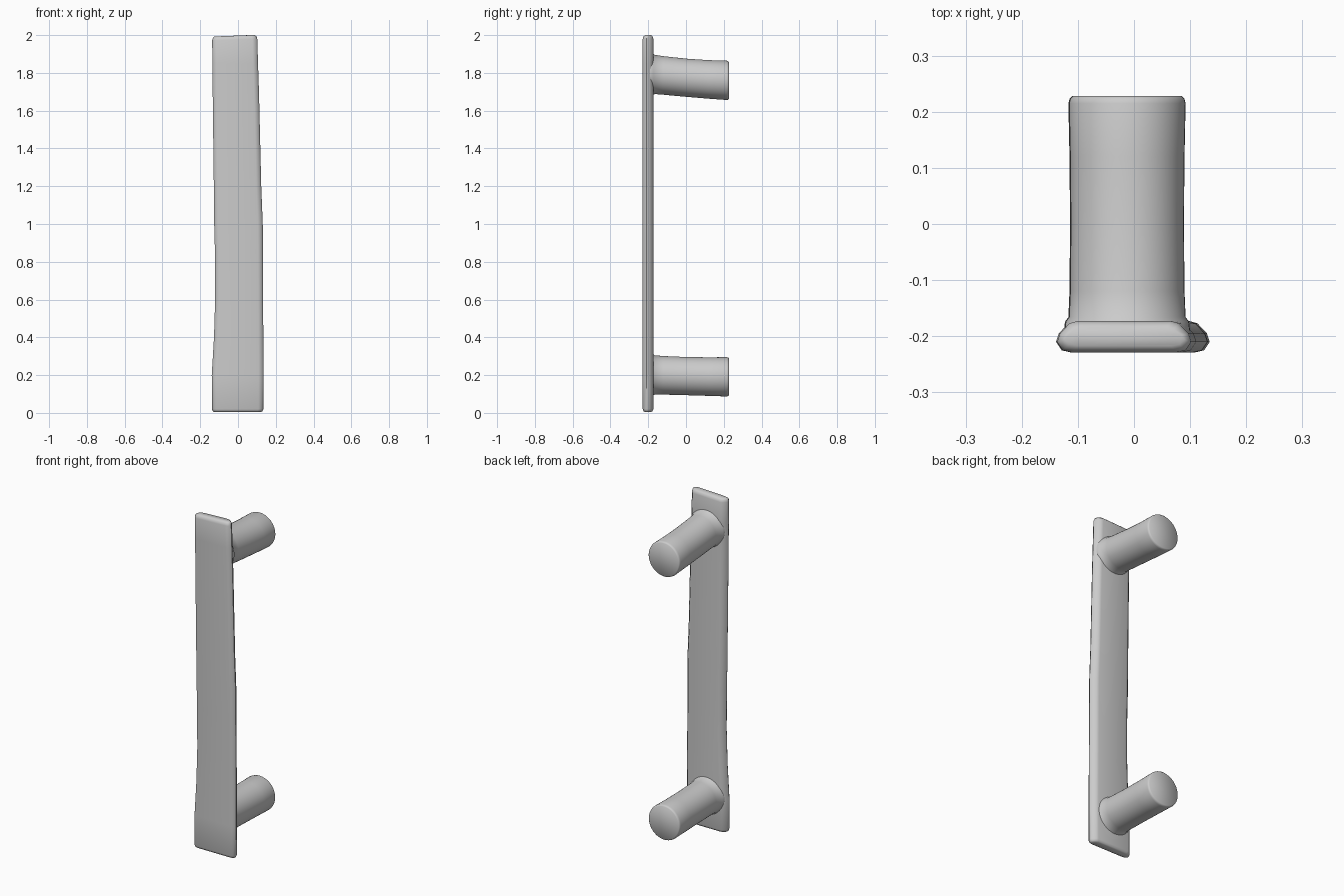
import bpy
import bmesh
from math import cos, sin, tau
from mathutils import Vector

cube = bpy.data.objects.get("Cube")
if cube:
    bpy.data.objects.remove(cube, do_unlink=True)


def loft(name, rings, angle):
    """Skin a stack of equal-length closed rings and cap both ends."""
    bm = bmesh.new()
    loops = [[bm.verts.new(p) for p in ring] for ring in rings]
    n = len(loops[0])
    for a, b in zip(loops, loops[1:]):
        for i in range(n):
            j = (i + 1) % n
            bm.faces.new((a[i], a[j], b[j], b[i]))
    bm.faces.new(loops[0][::-1])
    bm.faces.new(loops[-1])
    bmesh.ops.recalc_face_normals(bm, faces=bm.faces)
    mesh = bpy.data.meshes.new(name)
    bm.to_mesh(mesh)
    bm.free()
    obj = bpy.data.objects.new(name, mesh)
    bpy.context.collection.objects.link(obj)
    bpy.ops.object.select_all(action='DESELECT')
    obj.select_set(True)
    bpy.context.view_layer.objects.active = obj
    bpy.ops.object.shade_smooth_by_angle(angle=angle)
    return obj


# Grip plate: softly chamfered section as (inset from side edge, y)
half = [(0.027, -0.229), (0.01, -0.225), (0.0, -0.21), (0.005, -0.195),
        (0.022, -0.177), (0.036, -0.173)]


def plate_ring(z, left, right, shrink=0.0):
    side_r = [(right - d, y) for d, y in half]
    side_l = [(left + d, y) for d, y in reversed(half)]
    mid_x, mid_y = (left + right) / 2, -0.201
    ring = []
    for x, y in side_r + side_l:
        sx = 1 - shrink / (right - left) * 2
        sy = 1 - shrink / 0.028
        ring.append(Vector((mid_x + (x - mid_x) * sx, mid_y + (y - mid_y) * sy, z)))
    return ring


# Slightly wavering edges: height, left edge x, right edge x
edges = [(0.02, -0.138, 0.134), (0.2, -0.139, 0.135), (0.4, -0.127, 0.134),
         (0.6, -0.121, 0.133), (0.85, -0.122, 0.132), (1.0, -0.126, 0.131),
         (1.2, -0.128, 0.123), (1.45, -0.131, 0.117), (1.7, -0.134, 0.111),
         (1.85, -0.135, 0.106), (1.98, -0.137, 0.102)]
low, high = edges[0], edges[-1]
rings = [plate_ring(0.004, low[1], low[2], 0.012), plate_ring(0.009, low[1], low[2], 0.004)]
rings += [plate_ring(*e) for e in edges]
rings += [plate_ring(1.993, high[1], high[2], 0.004), plate_ring(2.0, high[1], high[2], 0.012)]

# Tilt the top end a little
for ring in rings[-3:]:
    for p in ring:
        p.z += min(0, (p.x - 0.06) * 0.04)
loft("grip_plate", rings, 0.9)


# Mounting posts: gently bent cylinders with a flared root and rounded tip
def post(name, x, path):
    rings = []
    for y, z, r in path:
        rings.append([(x + r * cos(tau * i / 48), y, z + r * sin(tau * i / 48))
                      for i in range(48)])
    loft(name, rings, 0.9)


def post_path(heights):
    stations = [(-0.19, 0.112), (-0.174, 0.110), (-0.166, 0.104), (-0.12, 0.102),
                (0.0, 0.101), (0.12, 0.102), (0.215, 0.104), (0.223, 0.102),
                (0.228, 0.097)]
    start, middle, end = heights
    path = []
    for y, r in stations:
        t = (y + 0.19) / 0.418
        z = start * (1 - t) ** 2 + 2 * middle * t * (1 - t) + end * t * t
        path.append((y, z, r))
    return path


post("upper_post", -0.012, post_path((1.795, 1.768, 1.76)))
post("lower_post", -0.013, post_path((0.202, 0.192, 0.191)))
